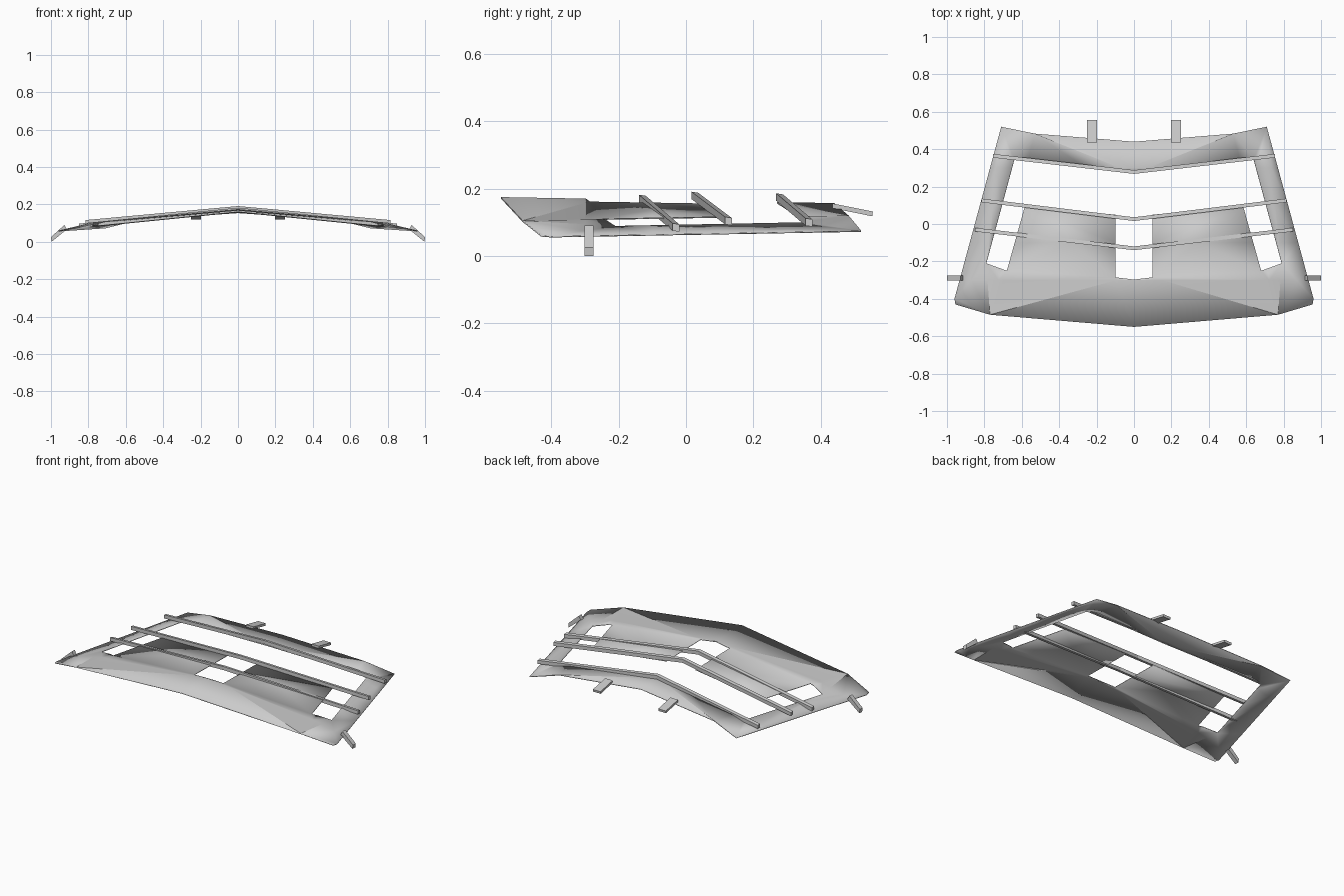
import bpy, bmesh

cube = bpy.data.objects.get("Cube")
if cube:
    bpy.data.objects.remove(cube, do_unlink=True)

grey = bpy.data.materials.new("plain grey")
grey.use_nodes = True
grey.diffuse_color = (0.6, 0.6, 0.6, 1)
grey.node_tree.nodes["Principled BSDF"].inputs["Base Color"].default_value = (0.6, 0.6, 0.6, 1)


def add_object(name, bm):
    mesh = bpy.data.meshes.new(name)
    bm.to_mesh(mesh)
    bm.free()
    mesh.materials.append(grey)
    obj = bpy.data.objects.new(name, mesh)
    bpy.context.collection.objects.link(obj)
    return obj


def loft(name, sections):
    """Join equal cross-sections into a closed solid."""
    bm = bmesh.new()
    rings = [[bm.verts.new(p) for p in s] for s in sections]
    n = len(rings[0])
    for a, b in zip(rings, rings[1:]):
        for i in range(n):
            j = (i + 1) % n
            bm.faces.new((a[i], a[j], b[j], b[i]))
    bm.faces.new(rings[0])
    bm.faces.new(rings[-1])
    bmesh.ops.recalc_face_normals(bm, faces=bm.faces)
    return add_object(name, bm)


# Panel height: straight from the ridge to a crease, then steeper to the edge
def panel_height(x, y):
    crease_x, edge_x = 0.65 - 0.247 * y, 0.852 - 0.272 * y
    ridge, crease, edge = 0.165 - 0.018 * y, 0.1125 + 0.0156 * y, 0.066 + 0.018 * y
    if x <= crease_x:
        return ridge + (crease - ridge) * x / crease_x
    return crease + (edge - crease) * (x - crease_x) / (edge_x - crease_x)


# Half outline, running round the outside and back along the openings
outline = [(0, -0.55), (0.77, -0.485), (0.955, -0.43), (0.96, -0.40),
           (0.71, 0.52), (0.53, 0.483), (0, 0.44), (0, 0.27), (0.64, 0.345),
           (0.79, -0.21), (0.68, -0.25), (0.585, 0.09), (0.1, 0.05),
           (0.1, -0.285), (0, -0.297)]
bm = bmesh.new()
bm.faces.new([bm.verts.new((x, y, 0)) for x, y in outline])
bm.normal_update()
bmesh.ops.triangulate(bm, faces=bm.faces[:])

# Cut along the crease and across, then raise to shape
cuts = [((0.65, 0, 0), (1, 0.247, 0))]
cuts += [((0, y, 0), (0, 1, 0)) for y in (-0.3, -0.1, 0.1, 0.3)]
for point, normal in cuts:
    bmesh.ops.bisect_plane(bm, geom=bm.verts[:] + bm.edges[:] + bm.faces[:],
                           plane_co=point, plane_no=normal, dist=0.0001)
for v in bm.verts:
    v.co.z = panel_height(v.co.x, v.co.y)
bm.normal_update()
panel = add_object("panel", bm)
mirror = panel.modifiers.new("other half", "MIRROR")
mirror.merge_threshold = 0.0005
solid = panel.modifiers.new("thickness", "SOLIDIFY")
solid.thickness = 0.004
solid.offset = -1
bpy.ops.object.select_all(action="DESELECT")
panel.select_set(True)
bpy.context.view_layer.objects.active = panel
bpy.ops.object.shade_smooth_by_angle()


# Bent cross bars: half length, middle and end (y, top z)
def bar(name, half, middle, end):
    sections = []
    for x, (y, top) in ((-half, end), (0, middle), (half, end)):
        sections.append([(x, y + dy, top + dz) for dy, dz in
                         ((-0.01, 0), (0.01, -0.003), (0.01, -0.025), (-0.01, -0.022))])
    loft(name, sections)


bar("rear_bar", 0.755, (0.278, 0.186), (0.365, 0.112))
bar("middle_bar", 0.815, (0.026, 0.191), (0.126, 0.116))
bar("front_bar", 0.85, (-0.13, 0.182), (-0.03, 0.097))

# Rear tabs and drooping side tabs
for side, label in ((1, "left"), (-1, "right")):
    profile = [(0.435, 0.156), (0.555, 0.132), (0.553, 0.118), (0.435, 0.142)]
    loft(label + "_rear_tab", [[(side * x, y, z) for y, z in profile] for x in (0.198, 0.25)])
    profile = [(0.915, 0.066), (0.928, 0.09), (1, 0.025), (0.997, 0)]
    loft(label + "_side_tab", [[(side * x, y, z) for x, z in profile] for y in (-0.302, -0.275)])
